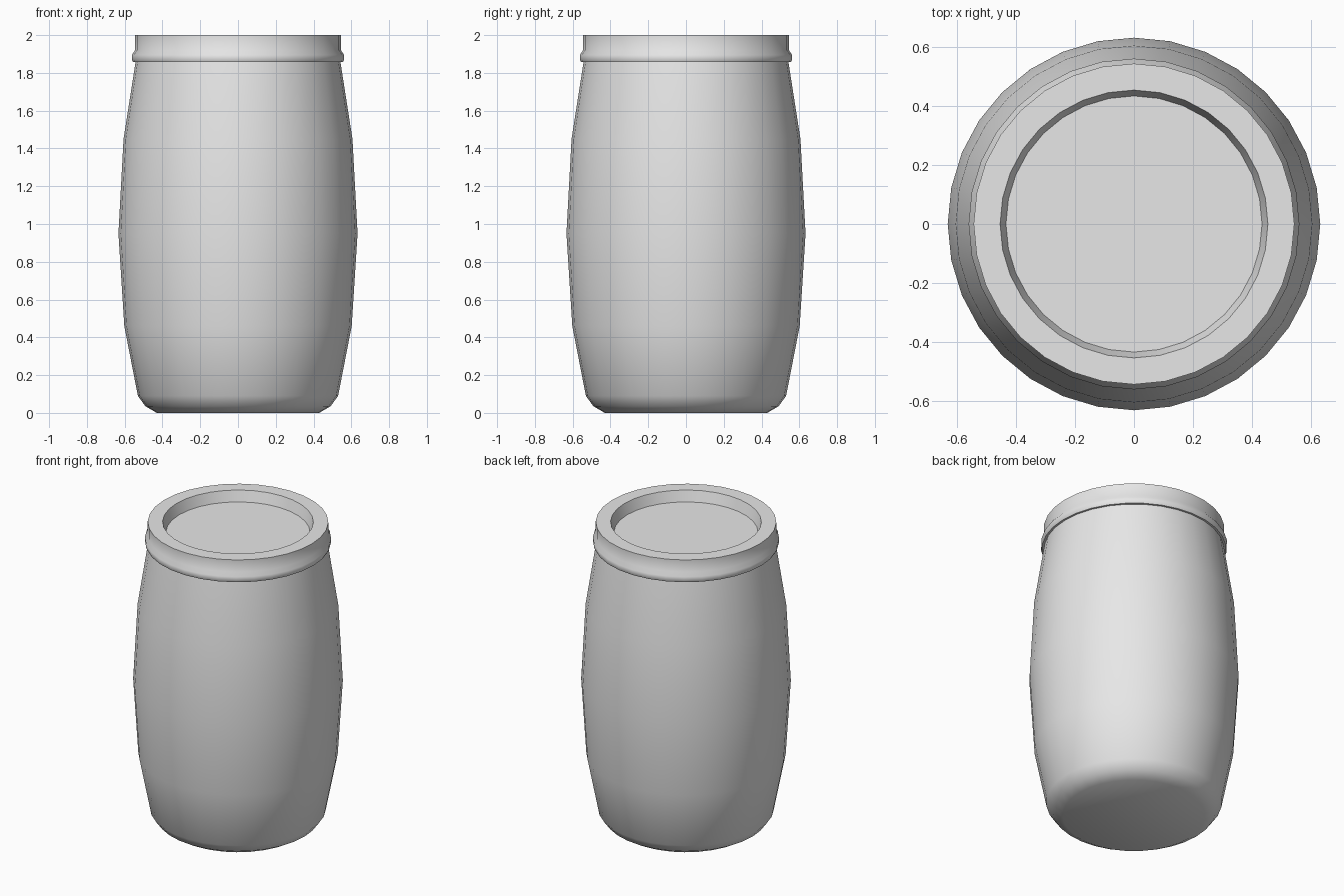
import bpy
import bmesh
from math import radians
from mathutils import Matrix

SIDES = 32

cube = bpy.data.objects.get("Cube")
if cube:
    bpy.data.objects.remove(cube, do_unlink=True)

grey = bpy.data.materials.new("plain grey")
grey.use_nodes = True
colour = (0.8, 0.8, 0.8, 1)
grey.diffuse_color = colour
grey.node_tree.nodes["Principled BSDF"].inputs["Base Color"].default_value = colour


def lathe(name, profile):
    """Turn a (radius, height) profile into a closed solid of revolution."""
    bm = bmesh.new()
    rings = []
    for radius, height in profile:
        made = bmesh.ops.create_circle(
            bm, segments=SIDES, radius=radius,
            matrix=Matrix.Translation((0, 0, height)))
        rings.append(made["verts"])
    for low, high in zip(rings, rings[1:]):
        for i in range(SIDES):
            j = (i + 1) % SIDES
            bm.faces.new((low[i], low[j], high[j], high[i]))
    bm.faces.new(rings[0])
    bm.faces.new(rings[-1])
    bmesh.ops.recalc_face_normals(bm, faces=bm.faces)
    mesh = bpy.data.meshes.new(name)
    bm.to_mesh(mesh)
    bm.free()
    mesh.materials.append(grey)
    obj = bpy.data.objects.new(name, mesh)
    bpy.context.collection.objects.link(obj)
    bpy.ops.object.select_all(action='DESELECT')
    obj.select_set(True)
    bpy.context.view_layer.objects.active = obj
    bpy.ops.object.shade_smooth_by_angle(angle=radians(40))
    return obj


# Bulging body with a rounded foot
lathe("barrel_body", [
    (0.43, 0), (0.49, 0.035), (0.53, 0.09), (0.602, 0.46),
    (0.633, 0.95), (0.606, 1.45), (0.542, 1.86)])

# Lid with a clamping band, flat rim and sunken top
lathe("barrel_lid", [
    (0.53, 1.857), (0.556, 1.857), (0.562, 1.87), (0.562, 1.895),
    (0.545, 1.92), (0.545, 2.0), (0.455, 2.0), (0.435, 1.93)])
